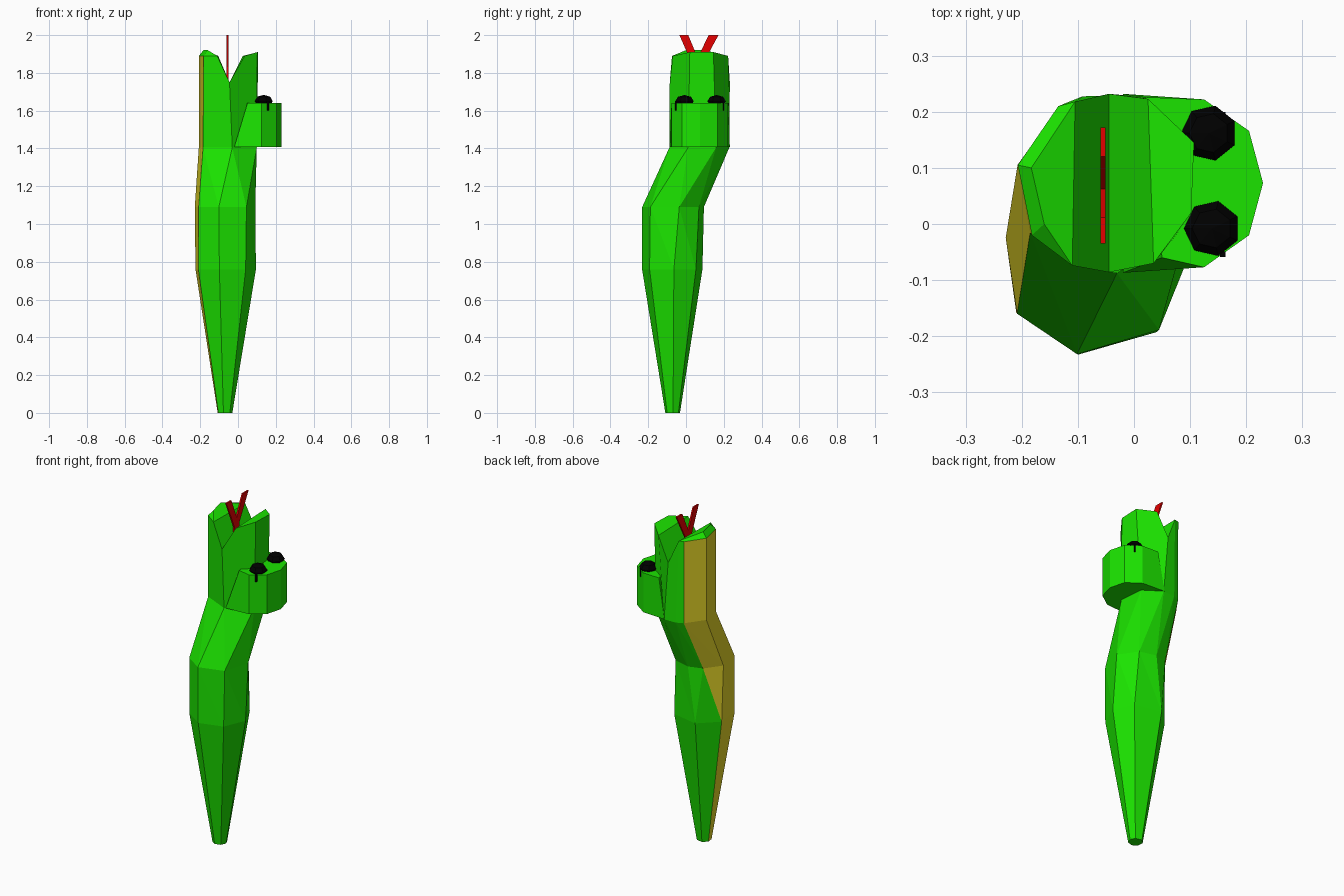
import bpy, bmesh
from math import cos, sin, radians, pi
from mathutils import Vector, Matrix

cube = bpy.data.objects.get("Cube")
if cube:
    bpy.data.objects.remove(cube)


def material(name, r, g, b):
    m = bpy.data.materials.new(name)
    m.use_nodes = True
    m.diffuse_color = (r, g, b, 1)
    node = next(n for n in m.node_tree.nodes if n.type == 'BSDF_PRINCIPLED')
    node.inputs["Base Color"].default_value = (r, g, b, 1)
    return m


GREEN = material("bright green", 0.011, 0.77, 0.0)
OLIVE = material("belly olive", 0.76, 0.65, 0.02)
RED = material("tongue red", 0.78, 0.0, 0.0)
BLACK = material("eye black", 0.0, 0.0, 0.0)


def finish(name, bm, *mats):
    bmesh.ops.recalc_face_normals(bm, faces=bm.faces)
    mesh = bpy.data.meshes.new(name)
    bm.to_mesh(mesh)
    bm.free()
    for m in mats:
        mesh.materials.append(m)
    ob = bpy.data.objects.new(name, mesh)
    bpy.context.collection.objects.link(ob)
    return ob


def ring(bm, center, radius, angles):
    x, y, z = center
    return [bm.verts.new((x + radius * cos(radians(a)), y + radius * sin(radians(a)), z))
            for a in angles]


def loft(name, low_outline, high_outline, z0, z1, mat):
    bm = bmesh.new()
    low = [bm.verts.new((x, y, z0)) for x, y in low_outline]
    high = [bm.verts.new((x, y, z1)) for x, y in high_outline]
    bm.faces.new(low)
    bm.faces.new(high)
    for i in range(len(low)):
        j = (i + 1) % len(low)
        bm.faces.new((low[i], low[j], high[j], high[i]))
    return finish(name, bm, mat)


# Body: seven sides at the tail, eight from the bend upward
bm = bmesh.new()
tail_angles = (108, 160, 212, 260, 312, 2, 48, 108)
bend_angles = (123, 164, 213, 259, 314, 372, 417, 453)
neck_angles = (121, 168, 213, 277, 338, 393, 438, 465)
SIDES = 8
rings = [
    ring(bm, (-0.07, -0.07, 0), 0.04, tail_angles),
    ring(bm, (-0.07, -0.07, 0.76), 0.165, tail_angles),
    ring(bm, (-0.07, -0.07, 1.09), 0.165, bend_angles),
    ring(bm, (-0.05, 0.072, 1.405), 0.161, neck_angles),
]
bm.faces.new(rings[0])
for level in range(3):
    low, high = rings[level], rings[level + 1]
    for i in range(SIDES):
        j = (i + 1) % SIDES
        lower = bm.faces.new((low[i], low[j], high[i]))
        upper = bm.faces.new((low[j], high[j], high[i]))
        # Belly stripe runs down the -x side, narrowing at the tail
        lower.material_index = int(i == 1 or (i == 0 and level == 2))
        upper.material_index = int(i == 1 or (i == 0 and level > 0))

# Head rim with the notched mouth
rim = {
    "back_corner": (-0.135, 0.21, 1.89), "side": (-0.207, 0.105, 1.89),
    "front_corner": (-0.182, -0.02, 1.89), "front_lip": (-0.11, -0.074, 1.89),
    "front_notch": (-0.045, -0.086, 1.75), "jaw_front": (0.035, -0.07, 1.89),
    "jaw_a": (0.102, 0.02, 1.91), "jaw_b": (0.107, 0.145, 1.91),
    "jaw_back": (0.025, 0.223, 1.89), "back_notch": (-0.045, 0.232, 1.75),
    "back_lip": (-0.105, 0.218, 1.89),
    "peak_front": (-0.16, 0.0, 1.92), "peak_side": (-0.183, 0.1, 1.92),
}
v = {k: bm.verts.new(p) for k, p in rim.items()}
walls = ["back_corner side", "side front_corner", "front_corner front_lip front_notch",
         "front_notch jaw_front jaw_a", "jaw_a jaw_b", "jaw_b jaw_back back_notch",
         "back_notch back_lip", "back_lip back_corner"]
neck = rings[-1]
for i, names in enumerate(walls):
    top = [v[n] for n in names.split()]
    face = bm.faces.new([neck[i], neck[(i + 1) % SIDES]] + top[::-1])
    face.material_index = int(i < 2)
caps = ["front_notch back_notch back_lip front_lip", "front_lip back_lip peak_side peak_front",
        "front_lip peak_front front_corner", "peak_front peak_side side front_corner",
        "peak_side back_lip back_corner side",
        "front_notch jaw_front jaw_back back_notch", "jaw_front jaw_a jaw_b jaw_back"]
for names in caps:
    bm.faces.new([v[n] for n in names.split()])
bmesh.ops.remove_doubles(bm, verts=bm.verts, dist=0.0005)
finish("body_and_head", bm, GREEN, OLIVE)

# Snout with a faceted front, its sides spreading into the neck
nose = [(0.125, -0.077), (0.205, -0.02), (0.23, 0.073), (0.205, 0.166), (0.125, 0.222)]
loft("snout", nose + [(-0.02, 0.232), (-0.02, -0.087)],
     nose + [(0.02, 0.226), (0.05, -0.06)], 1.407, 1.64, GREEN)

# Eyes with a thin spike below each
for side, x, y, spike_y in (("right", 0.139, -0.008, -0.054), ("left", 0.134, 0.162, 0.195)):
    bm = bmesh.new()
    bmesh.ops.create_uvsphere(bm, u_segments=7, v_segments=4, radius=0.05,
                              matrix=Matrix.Rotation(pi / 2, 4, 'Z'))
    for vert in bm.verts:
        vert.co = Vector((x, y, 1.65)) + Vector((vert.co.x, vert.co.y, vert.co.z * 0.66))
    finish(side + "_eye", bm, BLACK)
    r = 0.005
    square = [(0.158 + a * r, spike_y + b * r) for a, b in ((-1, -1), (1, -1), (1, 1), (-1, 1))]
    loft(side + "_eye_spike", square, square, 1.6, 1.65, BLACK)

# Flat forked tongue
bm = bmesh.new()
outline = [(0.04, 1.75), (0.085, 1.75), (0.085, 1.84), (0.172, 2.0), (0.12, 2.0),
           (0.062, 1.88), (0.012, 2.0), (-0.035, 2.0), (0.04, 1.83)]
face = bm.faces.new([bm.verts.new((-0.06, y, z)) for y, z in outline])
extruded = bmesh.ops.extrude_face_region(bm, geom=[face], use_keep_orig=True)["geom"]
bmesh.ops.translate(bm, vec=(0.009, 0, 0),
                    verts=[g for g in extruded if isinstance(g, bmesh.types.BMVert)])
finish("tongue", bm, RED)
